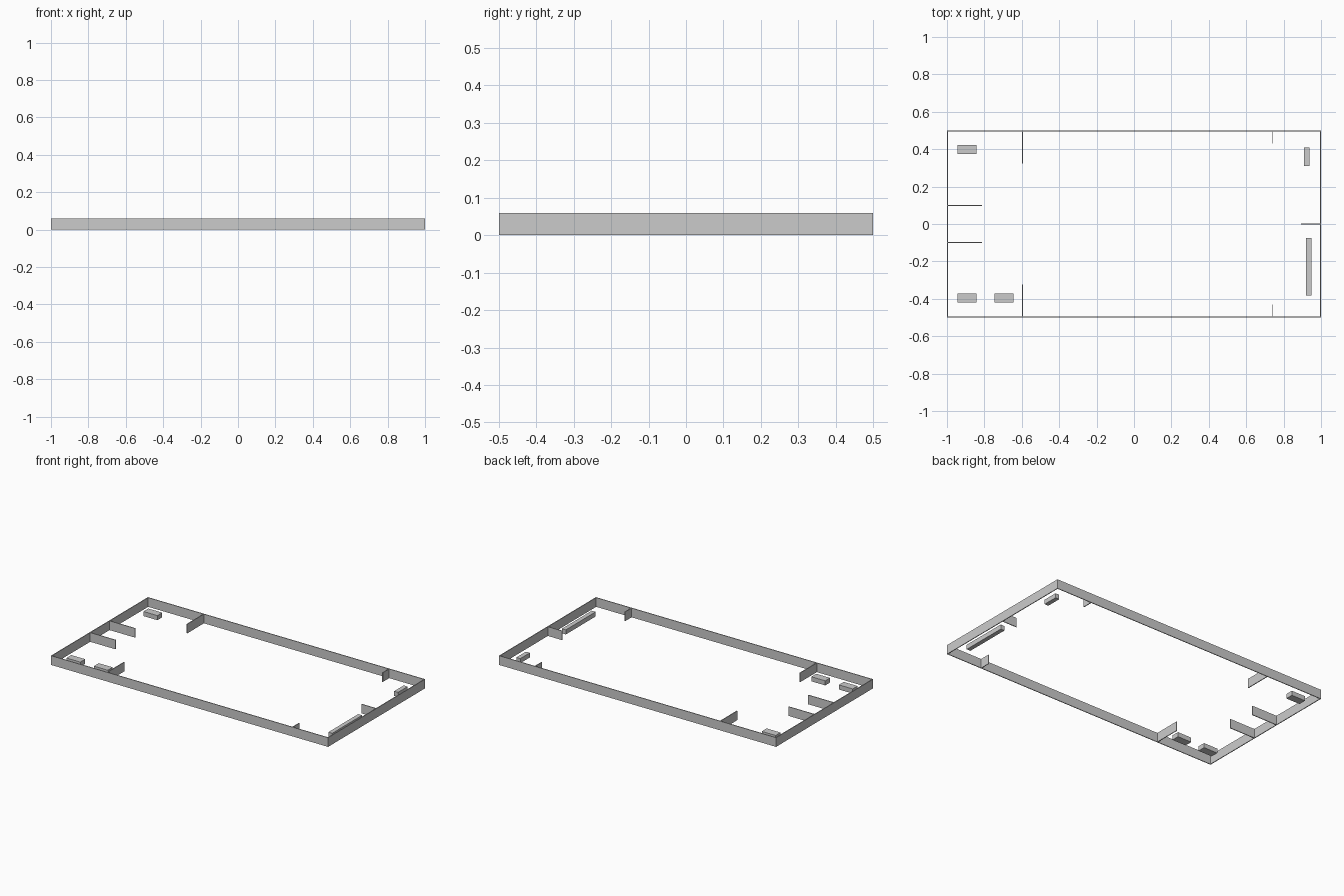
import bpy
import bmesh
from mathutils import Vector

if "Cube" in bpy.data.objects:
    bpy.data.objects.remove(bpy.data.objects["Cube"], do_unlink=True)

WALL_H = 0.06
BLOCK_H = 0.03
T = 0.005

grey = bpy.data.materials.new("plain grey")
grey.use_nodes = True
grey.diffuse_color = (0.6, 0.6, 0.6, 1)
grey.node_tree.nodes["Principled BSDF"].inputs["Base Color"].default_value = (0.6, 0.6, 0.6, 1)


def box(name, x0, x1, y0, y1, height):
    """Upright box standing on the ground."""
    bm = bmesh.new()
    bmesh.ops.create_cube(bm, size=1)
    size = Vector((x1 - x0, y1 - y0, height))
    centre = Vector(((x0 + x1) / 2, (y0 + y1) / 2, height / 2))
    for v in bm.verts:
        v.co = v.co * size + centre
    mesh = bpy.data.meshes.new(name)
    bm.to_mesh(mesh)
    bm.free()
    mesh.materials.append(grey)
    obj = bpy.data.objects.new(name, mesh)
    bpy.context.collection.objects.link(obj)
    return obj


def perimeter(name, hx, hy):
    """Rectangular ring of thin wall, open above and below."""
    bm = bmesh.new()
    corners = [(-1, -1), (1, -1), (1, 1), (-1, 1)]
    rings = [[bm.verts.new((sx * (hx - inset), sy * (hy - inset), z)) for sx, sy in corners]
             for inset, z in ((0, 0), (0, WALL_H), (T, WALL_H), (T, 0))]
    for r in range(4):
        a, b = rings[r], rings[(r + 1) % 4]
        for i in range(4):
            j = (i + 1) % 4
            bm.faces.new((a[i], a[j], b[j], b[i]))
    bmesh.ops.recalc_face_normals(bm, faces=bm.faces)
    mesh = bpy.data.meshes.new(name)
    bm.to_mesh(mesh)
    bm.free()
    mesh.materials.append(grey)
    bpy.context.collection.objects.link(bpy.data.objects.new(name, mesh))


# Outer walls
perimeter("outer_wall", 1, 0.5)

# Partitions mirrored front to back
for side, s in (("back", 1), ("front", -1)):
    for name, x, inner in (("long_partition", -0.595, 0.323), ("short_partition", 0.742, 0.43)):
        y0, y1 = sorted((s * inner, s * (0.5 - T)))
        box(f"{side}_{name}", x - T / 2, x + T / 2, y0, y1, WALL_H)
    box(f"{side}_stall_partition", -1 + T, -0.813, s * 0.1 - T / 2, s * 0.1 + T / 2, WALL_H)

# Single divider on the left end wall
box("end_divider", 0.892, 1 - T, -T / 2, T / 2, WALL_H)

# Low blocks near the right end
for name, x, y in (("back_table", -0.893, 0.398),
                   ("front_table", -0.893, -0.396),
                   ("inner_front_table", -0.695, -0.396)):
    box(name, x - 0.05, x + 0.05, y - 0.025, y + 0.025, BLOCK_H)

# Low benches along the left end
box("short_bench", 0.91, 0.938, 0.31, 0.408, BLOCK_H)
box("long_bench", 0.92, 0.948, -0.383, -0.075, BLOCK_H)
